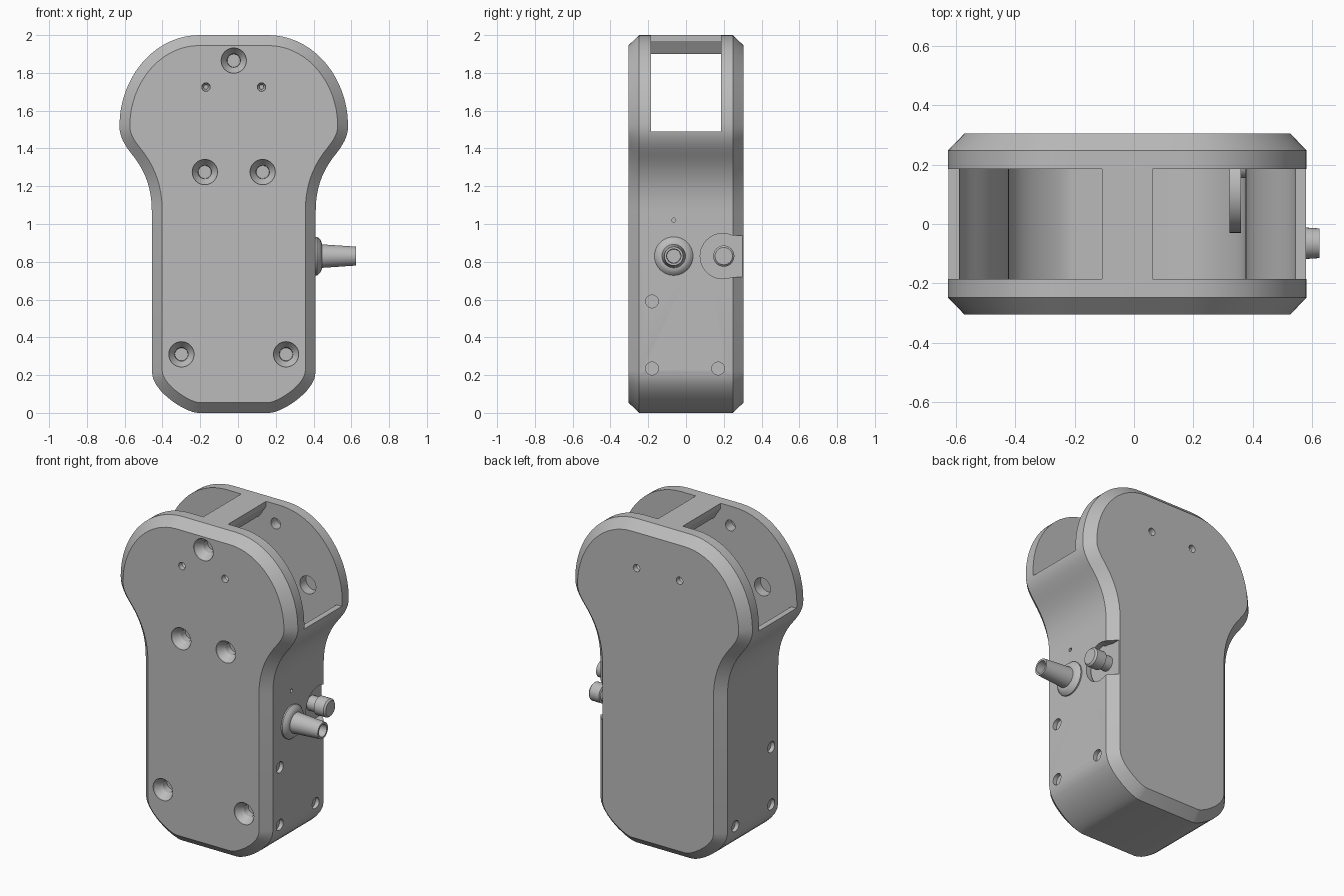
import bpy, bmesh, math
from mathutils import Vector, Matrix
from mathutils.geometry import interpolate_bezier

if "Cube" in bpy.data.objects:
    bpy.data.objects.remove(bpy.data.objects["Cube"])

XC = -0.0225      # centre line of the housing
HALF = 0.434      # half width of the grip
DEPTH = 0.305     # half depth of the housing
INNER = 0.185     # half depth of the hollow

grey = bpy.data.materials.new("plain_grey")
grey.use_nodes = True
grey.diffuse_color = (0.5, 0.5, 0.5, 1)
grey.node_tree.nodes["Principled BSDF"].inputs["Base Color"].default_value = (0.5, 0.5, 0.5, 1)


def to_object(name, bm):
    bmesh.ops.recalc_face_normals(bm, faces=bm.faces)
    mesh = bpy.data.meshes.new(name)
    bm.to_mesh(mesh)
    bm.free()
    mesh.materials.append(grey)
    ob = bpy.data.objects.new(name, mesh)
    bpy.context.collection.objects.link(ob)
    return ob


def loft(name, sections):
    """Skin between outlines, each given as (y, points in x and z)."""
    bm = bmesh.new()
    rings = [[bm.verts.new((x + XC, y, z)) for x, z in pts] for y, pts in sections]
    for a, b in zip(rings, rings[1:]):
        for i in range(len(a)):
            bm.faces.new((a[i - 1], a[i], b[i], b[i - 1]))
    bm.faces.new(rings[0])
    bm.faces.new(rings[-1])
    return to_object(name, bm)


def turned(name, start, axis, profile, sides=32):
    """Solid of revolution along an axis; profile holds (distance, radius)."""
    bm = bmesh.new()
    turn = Vector(axis).to_track_quat('Z', 'Y').to_matrix()
    rings = []
    for d, r in profile:
        ring = []
        for i in range(sides):
            a = math.tau * i / sides
            ring.append(bm.verts.new(turn @ Vector((r * math.cos(a), r * math.sin(a), d)) + Vector(start)))
        rings.append(ring)
    for a, b in zip(rings, rings[1:]):
        for i in range(sides):
            bm.faces.new((a[i - 1], a[i], b[i], b[i - 1]))
    bm.faces.new(rings[0])
    bm.faces.new(rings[-1])
    return to_object(name, bm)


def block(name, low, high):
    bm = bmesh.new()
    bmesh.ops.create_cube(bm, size=1)
    low, high = Vector(low), Vector(high)
    for v in bm.verts:
        v.co = (low + high) / 2 + v.co * (high - low)
    return to_object(name, bm)


def cut(target, cutter):
    mod = target.modifiers.new("cut", 'BOOLEAN')
    mod.operation = 'DIFFERENCE'
    mod.solver = 'EXACT'
    mod.object = cutter
    bpy.context.view_layer.objects.active = target
    bpy.ops.object.modifier_apply(modifier=mod.name)
    bpy.data.objects.remove(cutter)


def smooth(ob):
    bpy.ops.object.select_all(action='DESELECT')
    ob.select_set(True)
    bpy.context.view_layer.objects.active = ob
    bpy.ops.object.shade_smooth_by_angle(angle=math.radians(25))


# Right half of the outline: bottom corner, neck, shoulder and dome
curves = [
    ((.19, 0), (.25, 0), (.434, .11), (HALF, .22), 10),
    ((HALF, 1.07), (.434, 1.2), (.475, 1.29), (.54, 1.37), 10),
    ((.54, 1.37), (.58, 1.42), (.61, 1.47), (.605, 1.53), 7),
    ((.605, 1.53), (.6, 1.78), (.42, 2), (.18, 2), 18),
]
half = []
for p0, h0, h1, p1, n in curves:
    for p in interpolate_bezier(Vector(p0), Vector(h0), Vector(h1), Vector(p1), n):
        if not half or (p - half[-1]).length > 1e-4:
            half.append(p.to_2d())
outline = half + [Vector((-p.x, p.y)) for p in reversed(half)]


def inset(pts, d):
    out = []
    for i, p in enumerate(pts):
        a = (p - pts[i - 1]).normalized()
        b = (pts[(i + 1) % len(pts)] - p).normalized()
        t = (a + b).normalized()
        out.append(p + Vector((-t.y, t.x)) * d / max(0.5, t.dot(a)))
    return out


# Housing with chamfered front and back rims
rim = inset(outline, 0.055)
housing = loft("housing", [(-DEPTH, rim), (-0.248, outline), (0.248, outline), (DEPTH, rim)])

# Hollow grip, then the side openings that leave a tapered bridge on top
cavity = [p for p in inset(outline, 0.035) if p.y < 1.57]
cut(housing, loft("cavity", [(-INNER, cavity), (INNER, cavity)]))
opening = [(-1, 1.49), (1, 1.49), (1, 2.2), (.085, 2.2), (.085, 1.97), (.04, 1.9),
           (-.04, 1.9), (-.085, 1.97), (-.085, 2.2), (-1, 2.2)]
cut(housing, loft("opening", [(-INNER, opening), (INNER, opening)]))

# Countersunk screw holes in the front
for x, z in [(0, 1.865), (-.153, 1.275), (.153, 1.275), (-.277, .31), (.277, .31)]:
    cut(housing, turned("screw_hole", (XC + x, -DEPTH - .01, z), (0, 1, 0),
                        [(0, .068), (.02, .066), (.06, .036), (.1, .034)]))

for side in (-1, 1):
    for x in (-1, 1):
        # Small pin holes in both faces
        cut(housing, turned("pin_hole", (XC + x * .147, side * (DEPTH + .01), 1.725), (0, -side, 0),
                            [(0, .023), (.04, .021), (.05, .012), (.08, .012)], 20))
        # Blind sockets on the inner faces of the two cheeks
        for px, pz, r in [(.15, 1.88, .033), (.37, 1.56, .055)]:
            cut(housing, turned("socket", (XC + x * px, side * (INNER - .02), pz), (0, side, 0),
                                [(0, r), (.08, r)], 24))
    # Side screw holes
    for y, z in [(-.18, .59), (-.18, .235), (.17, .235)]:
        cut(housing, turned("side_hole", (XC + side * (HALF + .02), y, z), (-side, 0, 0),
                            [(0, .034), (.045, .034)], 24))

# Left side: indicator hole and rounded recess open to the back
left = XC + HALF
cut(housing, turned("indicator_hole", (left + .02, -.065, 1.02), (-1, 0, 0), [(0, .011), (.04, .011)], 16))
cut(housing, turned("recess_round", (left + .05, .195, .83), (-1, 0, 0), [(0, .12), (.1, .12)], 40))
cut(housing, block("recess_slot", (left - .05, .2, .72), (left + .05, .4, .94)))
smooth(housing)

# Floor behind the recess
smooth(turned("recess_floor", (left - .09, .12, .83), (1, 0, 0), [(0, .15), (.04, .15)], 40))

# Cable strain relief: flange and tapered sleeve with a hollow end
tip = 0.625 - left
smooth(turned("cable_flange", (left - .01, -.065, .83), (1, 0, 0),
              [(0, .102), (.018, .102), (.034, .088), (.042, .07)], 40))
smooth(turned("cable_sleeve", (left, -.065, .83), (1, 0, 0),
              [(0, .066), (.035, .062), (tip, .05), (tip, .038), (tip - .06, .036)]))

# Push button in the recess
smooth(turned("push_button", (left - .06, .2, .83), (1, 0, 0),
              [(0, .045), (.06, .045), (.065, .056), (.13, .056), (.14, .046)]))
